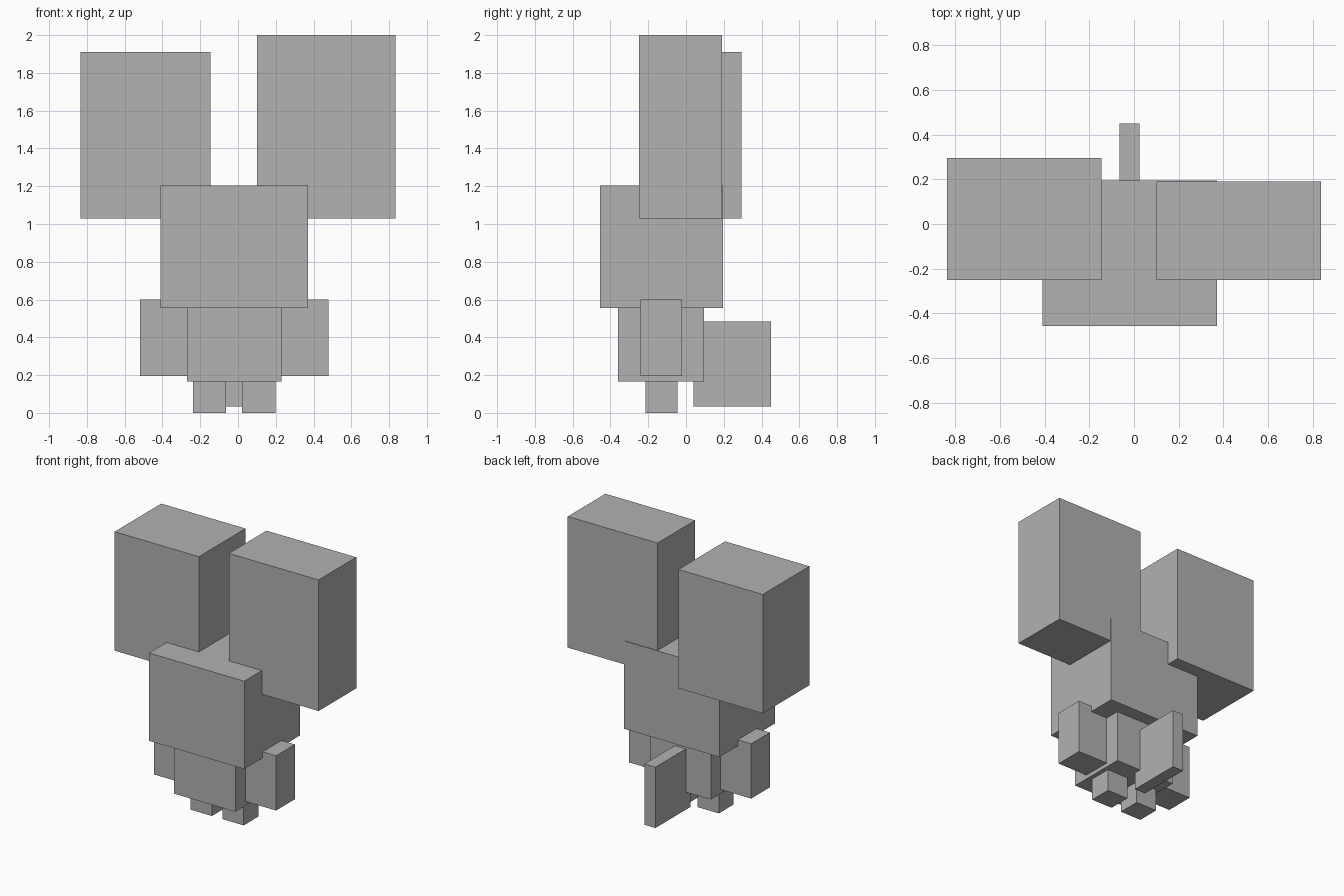
import bpy

cube = bpy.data.objects.get("Cube")
if cube:
    bpy.data.objects.remove(cube, do_unlink=True)

# One plain grey for the whole figure
grey = bpy.data.materials.new("plain_grey")
grey.use_nodes = True
colour = (0.445, 0.445, 0.445, 1.0)
grey.diffuse_color = colour
grey.node_tree.nodes["Principled BSDF"].inputs["Base Color"].default_value = colour


def box(name, x, y, z):
    """Add a flat-shaded box spanning the given (min, max) ranges."""
    spans = (x, y, z)
    bpy.ops.mesh.primitive_cube_add(size=1, location=[(a + b) / 2 for a, b in spans])
    obj = bpy.context.object
    obj.name = name
    obj.scale = [b - a for a, b in spans]
    bpy.ops.object.transform_apply(location=False, rotation=False, scale=True)
    obj.data.materials.append(grey)
    return obj


# Head and the two oversized, slightly unequal ears
box("head", (-0.41, 0.37), (-0.455, 0.195), (0.555, 1.205))
box("left_ear", (0.10, 0.835), (-0.25, 0.19), (1.03, 2.0))
box("right_ear", (-0.835, -0.145), (-0.25, 0.295), (1.03, 1.91))

# Torso and tail
box("body", (-0.27, 0.23), (-0.36, 0.095), (0.165, 0.56))
box("tail", (-0.065, 0.025), (0.04, 0.45), (0.035, 0.485))

# Limbs, mirrored about the body's own centre line
centre = -0.02
for side, s in (("left", 1), ("right", -1)):
    arm = sorted((centre + s * 0.25, centre + s * 0.50))
    leg = sorted((centre + s * 0.0425, centre + s * 0.2175))
    box(side + "_arm", arm, (-0.24, -0.02), (0.195, 0.60))
    box(side + "_leg", leg, (-0.215, -0.045), (0.0, 0.17))
